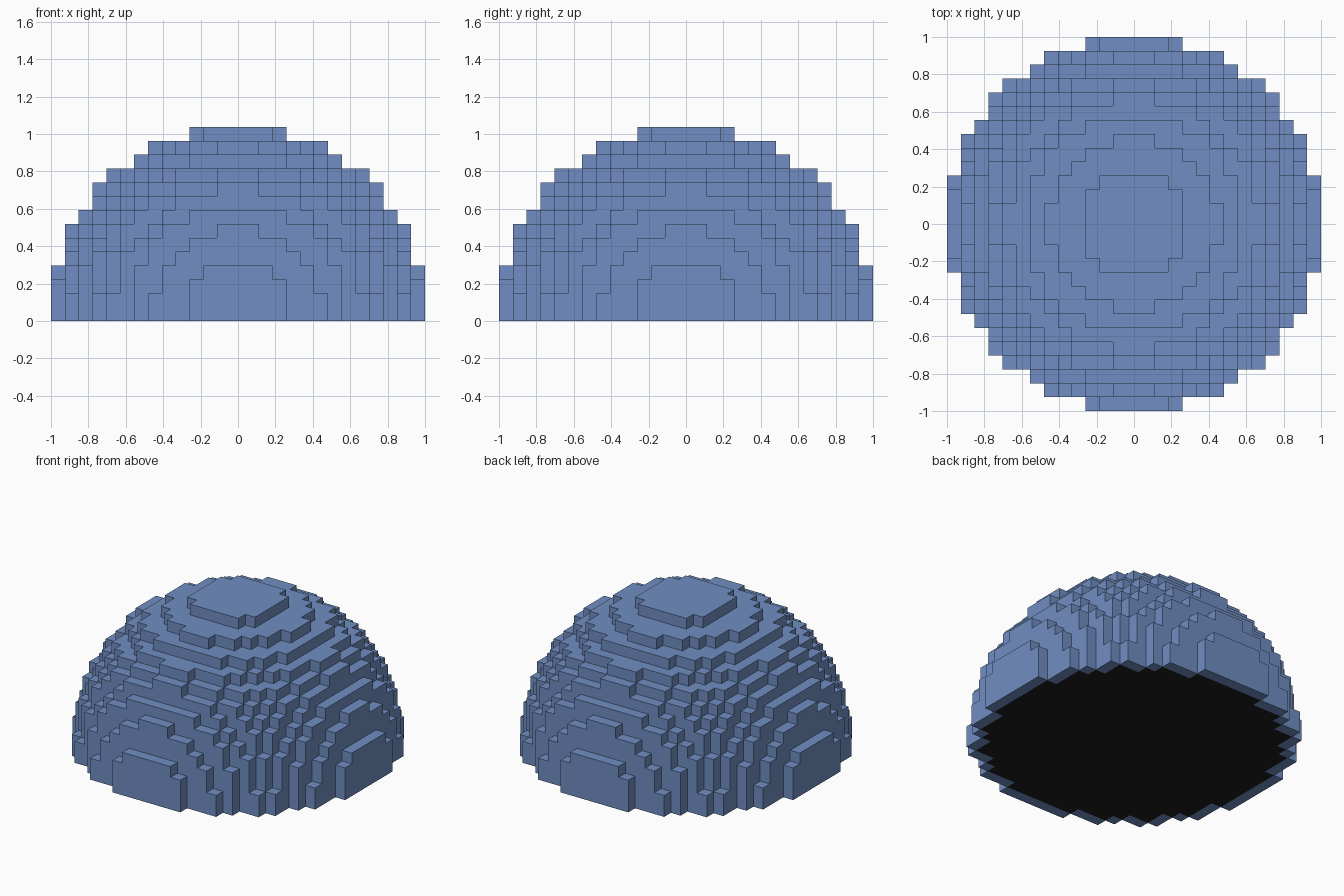
import bpy
import bmesh
from mathutils import Vector
from itertools import product

default = bpy.data.objects.get("Cube")
if default:
    bpy.data.objects.remove(default, do_unlink=True)

# Block grid: an odd number of blocks across, cut at the middle layer
BLOCKS = 27
HALF = BLOCKS // 2
SIZE = 2 / BLOCKS
RADIUS = BLOCKS / 2


def make_material(name, rgb):
    mat = bpy.data.materials.new(name)
    mat.use_nodes = True
    color = (*rgb, 1.0)
    mat.diffuse_color = color
    bsdf = mat.node_tree.nodes["Principled BSDF"]
    bsdf.inputs["Base Color"].default_value = color
    bsdf.inputs["Roughness"].default_value = 0.8
    return mat


def solid(cell):
    """True where a block of the half ball exists."""
    return cell.z >= 0 and cell.length_squared <= RADIUS ** 2


AXES = [Vector(a) for a in ((1, 0, 0), (0, 1, 0), (0, 0, 1))]
SIDES = [(axis, sign) for axis in range(3) for sign in (1, -1)]


def is_inner_floor(cell):
    """Underside blocks enclosed on every side belong to the dark interior."""
    return all(solid(cell + AXES[a] * s) for a, s in SIDES if a < 2)


# Stepped dome: one quad for every exposed block side
bm = bmesh.new()
lift = Vector((0, 0, 0.5))
for i, j, k in product(range(-HALF, HALF + 1), range(-HALF, HALF + 1), range(HALF + 1)):
    cell = Vector((i, j, k))
    if not solid(cell):
        continue
    for axis, sign in SIDES:
        normal = AXES[axis] * sign
        if solid(cell + normal):
            continue
        u = AXES[(axis + 1) % 3] / 2
        v = AXES[(axis + 2) % 3] / 2 * sign
        mid = cell + lift + normal / 2
        corners = (mid - u - v, mid + u - v, mid + u + v, mid - u + v)
        face = bm.faces.new([bm.verts.new(c * SIZE) for c in corners])
        # Dark interior opening inside the one-block rim
        if cell.z == 0 and normal.z < 0 and is_inner_floor(cell):
            face.material_index = 1

bmesh.ops.remove_doubles(bm, verts=bm.verts, dist=SIZE / 100)

mesh = bpy.data.meshes.new("stepped_dome")
bm.to_mesh(mesh)
bm.free()
mesh.materials.append(make_material("dome_blue", (0.16, 0.27, 0.54)))
mesh.materials.append(make_material("interior_black", (0.012, 0.012, 0.014)))

dome = bpy.data.objects.new("stepped_dome", mesh)
bpy.context.collection.objects.link(dome)
